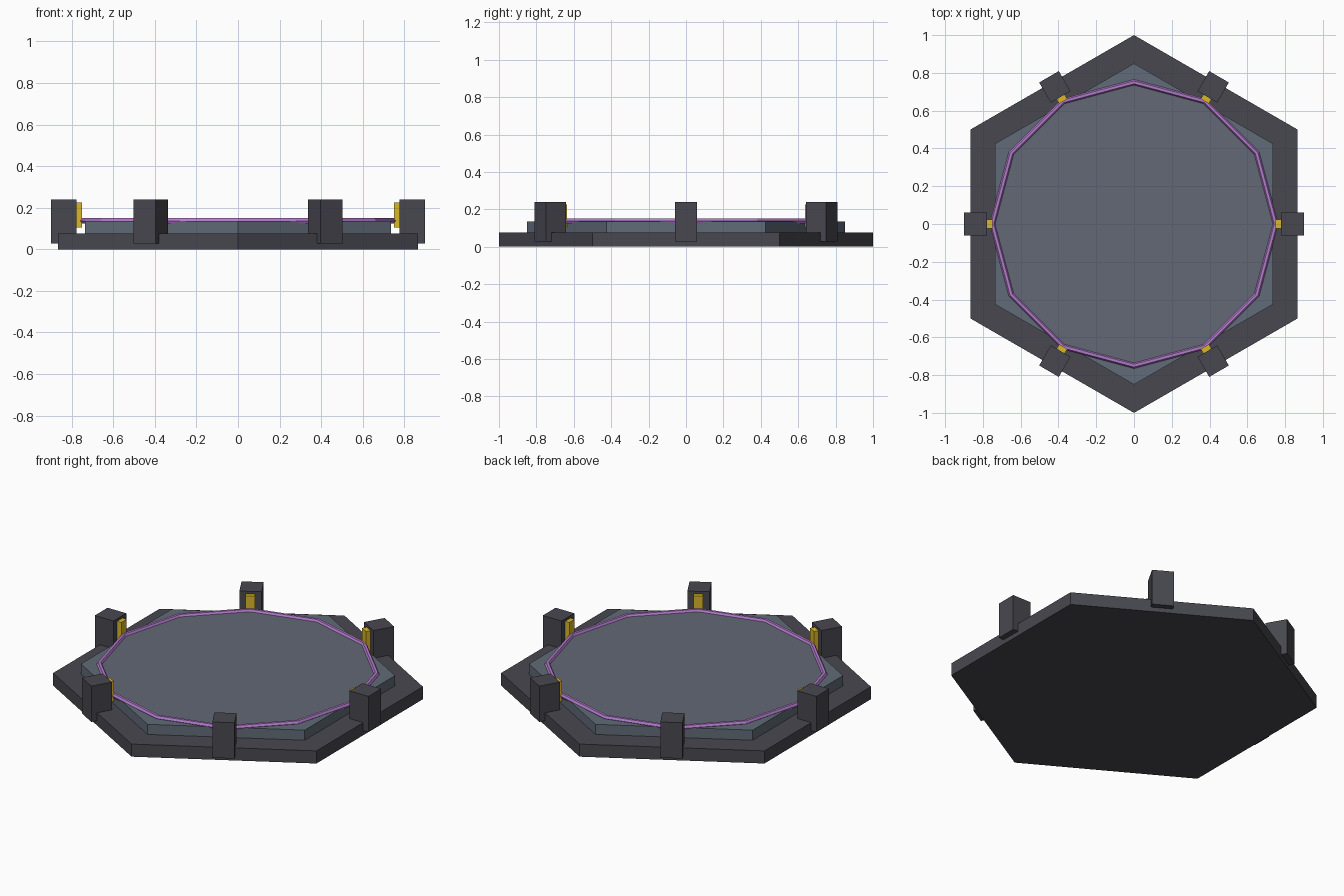
import bpy
from math import pi, cos, sin
from mathutils import Matrix

cube = bpy.data.objects.get("Cube")
if cube:
    bpy.data.objects.remove(cube, do_unlink=True)


def material(name, srgb):
    color = [((c + 0.055) / 1.055) ** 2.4 for c in srgb] + [1]
    mat = bpy.data.materials.new(name)
    mat.use_nodes = True
    mat.diffuse_color = color
    mat.node_tree.nodes["Principled BSDF"].inputs["Base Color"].default_value = color
    return mat


dark = material("dark metal", (0.28, 0.28, 0.31))
slate = material("slate panel", (0.38, 0.42, 0.47))
field = material("inner field grey", (0.39, 0.41, 0.46))
violet = material("violet glow", (0.70, 0.48, 0.80))
gold = material("gold light", (0.86, 0.72, 0.16))


def finish(name, mat):
    obj = bpy.context.object
    obj.name = name
    obj.data.materials.append(mat)
    return obj


def plate(name, sides, radius, z0, z1, mat):
    """Upright prism with a corner on the y axis."""
    bpy.ops.mesh.primitive_cylinder_add(vertices=sides, radius=radius, depth=z1 - z0,
                                        location=(0, 0, (z0 + z1) / 2))
    return finish(name, mat)


def radial_box(name, angle, r0, r1, width, z0, z1, mat):
    """Box spanning r0..r1 outward along the given angle."""
    r = (r0 + r1) / 2
    bpy.ops.mesh.primitive_cube_add(size=1, location=(r * cos(angle), r * sin(angle), (z0 + z1) / 2),
                                    rotation=(0, 0, angle))
    obj = finish(name, mat)
    obj.data.transform(Matrix.Diagonal((r1 - r0, width, z1 - z0, 1)))
    return obj


# Stepped hexagonal platform with a thin twelve-sided inlay
plate("base_slab", 6, 1.0, 0, 0.075, dark)
plate("upper_panel", 6, 0.85, 0.07, 0.135, slate)
plate("inner_field", 12, 0.745, 0.132, 0.138, field)

# Glowing ring
bpy.ops.mesh.primitive_torus_add(major_segments=12, minor_segments=6, major_radius=0.75,
                                 minor_radius=0.015, location=(0, 0, 0.137))
finish("glow_ring", violet)

# Posts with inward-facing lights
for i in range(6):
    a = i * pi / 3
    radial_box(f"post_{i + 1}", a, 0.777, 0.9, 0.12, 0.027, 0.24, dark)
    radial_box(f"post_light_{i + 1}", a, 0.75, 0.78, 0.05, 0.105, 0.225, gold)
